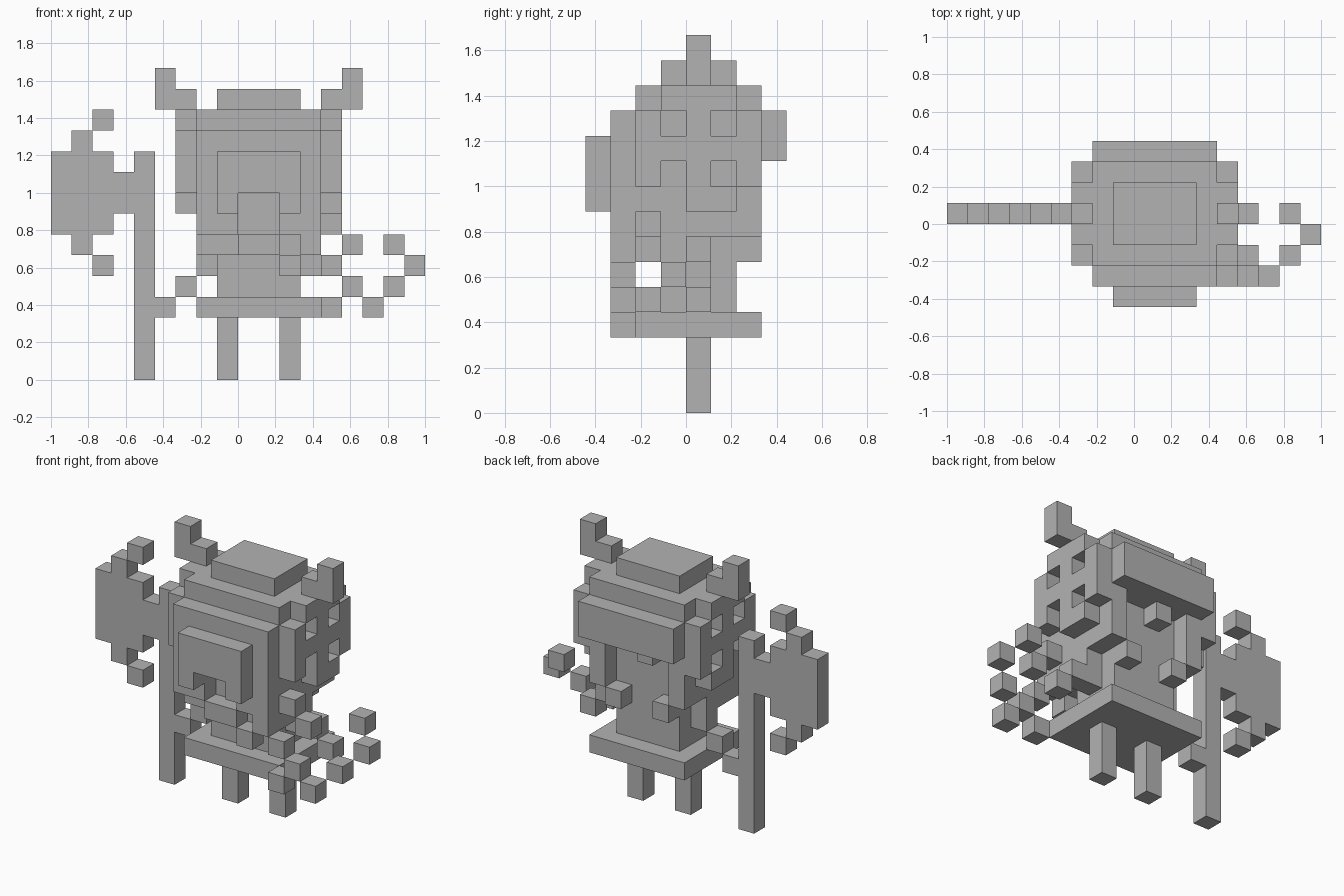
import bpy
import bmesh
from mathutils import Matrix, Vector

U = 1 / 9  # size of one block

cube = bpy.data.objects.get("Cube")
if cube:
    bpy.data.objects.remove(cube, do_unlink=True)

grey = bpy.data.materials.new("plain_grey")
grey.use_nodes = True
grey.diffuse_color = (0.45, 0.45, 0.45, 1)
grey.node_tree.nodes["Principled BSDF"].inputs["Base Color"].default_value = grey.diffuse_color


def build(name, boxes):
    """One object from boxes, each given as x, y and z ranges in blocks."""
    bm = bmesh.new()
    for spans in boxes:
        low = Vector([s[0] for s in spans])
        high = Vector([s[1] for s in spans])
        place = Matrix.Translation((low + high) * U / 2)
        bmesh.ops.create_cube(bm, size=1, matrix=place @ Matrix.Diagonal((high - low) * U).to_4x4())
    mesh = bpy.data.meshes.new(name)
    bm.to_mesh(mesh)
    bm.free()
    mesh.materials.append(grey)
    obj = bpy.data.objects.new(name, mesh)
    bpy.context.collection.objects.link(obj)
    return obj


def block(x, y, z):
    return ((x, x + 1), (y, y + 1), (z, z + 1))


def mirrored(boxes):
    """Adds copies mirrored across the body's middle, one block right of zero."""
    return boxes + [((2 - b[0][1], 2 - b[0][0]), b[1], b[2]) for b in boxes]


MID = (0, 1)  # depth of the thin parts

# Legs, skirt and torso
build("legs", mirrored([((-1, 0), MID, (0, 3))]))
build("skirt", [((-2, 4), (-2, 3), (3, 4))])
build("torso", [((-1, 3), (-1, 2), (4, 7))])
build("shoulders", [((-2, 4), (-2, 1), (6, 7))])

# Head and helmet
build("head", [((-2, 4), (-2, 2), (7, 12))])
build("helmet_crown", [((-1, 3), (-1, 2), (13, 14))])
build("helmet_dome", [((-3, 5), (-1, 2), (12, 13)), ((-2, 4), (-2, 3), (12, 13))])
build("helmet_front_band", [((-2, 4), (-3, -2), (9, 12))])
build("helmet_back_band", [((-2, 4), (2, 4), (10, 12))])
build("helmet_sides", mirrored([
    ((4, 5), (-2, -1), (9, 12)),
    ((4, 5), (2, 3), (9, 12)),
    ((4, 5), MID, (9, 12)),
    ((4, 5), (-1, 2), (10, 11)),
    ((4, 5), (0, 2), (8, 9)),
]))
build("horns", mirrored([block(4, 0, 13), ((5, 6), MID, (13, 15))]))

# Face, moustache, beard and hair
build("face_plate", [((-1, 3), (-4, -3), (9, 11))])
build("moustache", mirrored([block(-1, -4, 8), ((-2, 0), (-3, -2), (7, 9))]))
build("beard", [((0, 2), (-3, -2), (6, 7)), block(2, -3, 5)])
build("back_hair", mirrored([((-2, -1), (2, 3), (7, 10)), block(-1, 2, 6)]) + [block(0, 2, 9)])

# Arms
build("right_arm", [block(-2 - i, 0, 5 - i) for i in range(3)])
build("left_arm", [block(3, 0, 5), block(4, 0, 5), block(5, 0, 4)])

# Axe
build("axe_handle", [((-5, -4), MID, (0, 11))])
build("axe_head", [
    ((-6, -5), MID, (8, 10)),
    ((-9, -6), MID, (7, 11)),
    block(-8, 0, 11), block(-7, 0, 12),
    block(-8, 0, 6), block(-7, 0, 5),
])

# Loose chain of blocks
diagonal = [block(6, -3, 3), block(7, -2, 4), block(8, -1, 5), block(7, 0, 6)]
near = [block(3, -3, 6), block(4, -3, 5), block(5, -3, 4), block(4, -3, 3)]
build("chain", diagonal + near + [block(4, -2, 7), block(5, -2, 6)])
